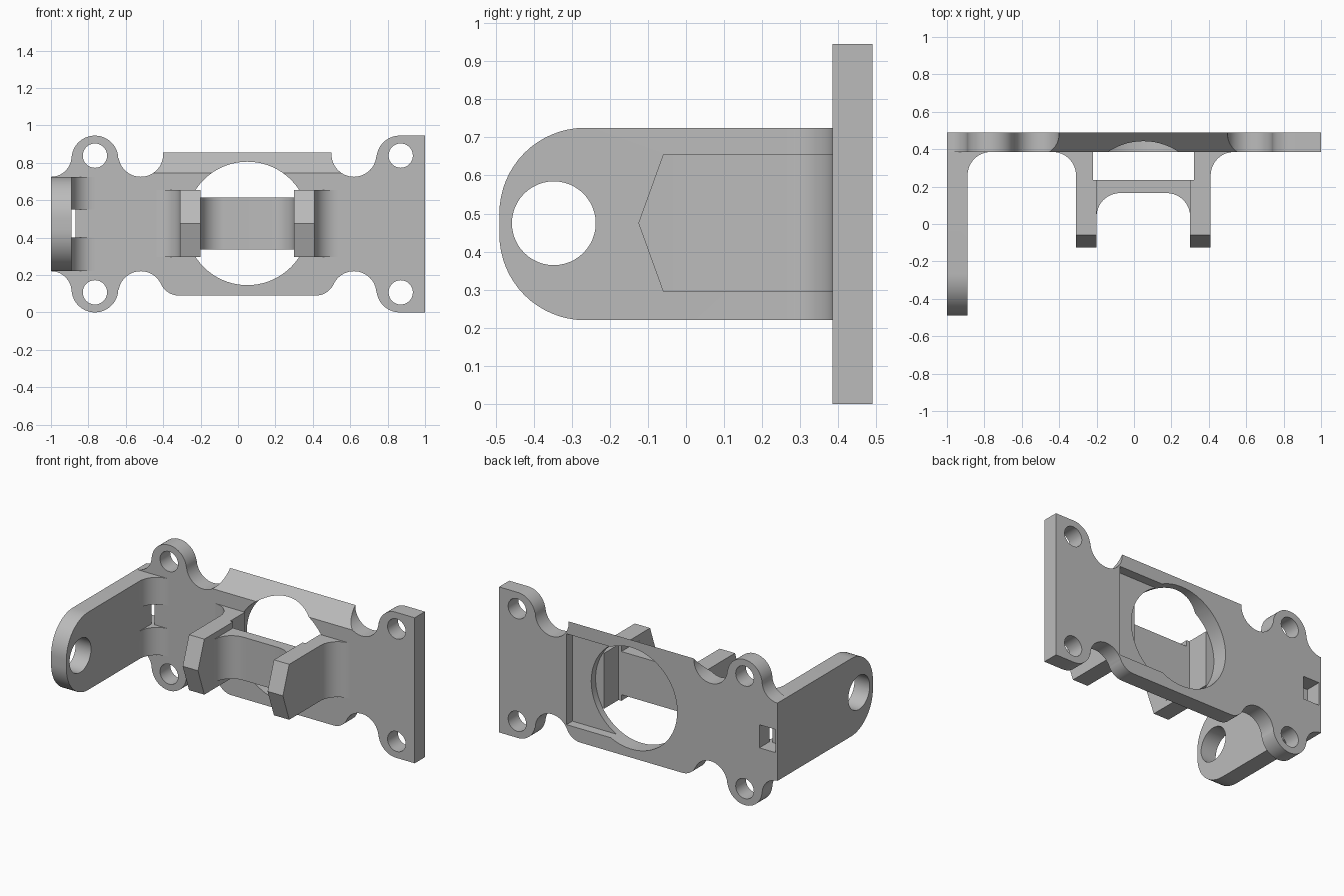
import bpy, bmesh
from math import sin, cos, radians

if "Cube" in bpy.data.objects:
    bpy.data.objects.remove(bpy.data.objects["Cube"])

grey = bpy.data.materials.new("plain grey")
grey.use_nodes = True
grey.diffuse_color = (0.5, 0.5, 0.5, 1)
grey.node_tree.nodes["Principled BSDF"].inputs["Base Color"].default_value = (0.5, 0.5, 0.5, 1)

MID = 0.4725            # mid height of the bracket
FRONT, BACK = 0.385, 0.49
HUB = 0.05              # x centre of the large opening


def arc(cx, cy, r, start, end, n=16):
    return [(cx + r * cos(radians(start + (end - start) * i / n)),
             cy + r * sin(radians(start + (end - start) * i / n))) for i in range(n + 1)]


def prism(name, pts, axis, lo, hi):
    """Extrude a closed 2D profile along an axis."""
    place = {"x": lambda u, v, t: (t, u, v),
             "y": lambda u, v, t: (u, t, v),
             "z": lambda u, v, t: (u, v, t)}[axis]
    bm = bmesh.new()
    bottom = [bm.verts.new(place(u, v, lo)) for u, v in pts]
    top = [bm.verts.new(place(u, v, hi)) for u, v in pts]
    bm.faces.new(bottom)
    bm.faces.new(top[::-1])
    for i in range(len(pts)):
        j = (i + 1) % len(pts)
        bm.faces.new((bottom[i], top[i], top[j], bottom[j]))
    bmesh.ops.remove_doubles(bm, verts=bm.verts, dist=0.0001)
    bmesh.ops.recalc_face_normals(bm, faces=bm.faces)
    mesh = bpy.data.meshes.new(name)
    bm.to_mesh(mesh)
    bm.free()
    mesh.materials.append(grey)
    obj = bpy.data.objects.new(name, mesh)
    bpy.context.collection.objects.link(obj)
    return obj


def rect(u0, u1, v0, v1):
    return [(u0, v0), (u1, v0), (u1, v1), (u0, v1)]


def combine(obj, tool, operation="DIFFERENCE"):
    """Apply a boolean and discard the tool."""
    mod = obj.modifiers.new("cut", "BOOLEAN")
    mod.object, mod.operation, mod.solver = tool, operation, "EXACT"
    bpy.context.view_layer.objects.active = obj
    bpy.ops.object.modifier_apply(modifier=mod.name)
    bpy.data.objects.remove(tool)


def flip(pts):
    return [(x, 2 * MID - z) for x, z in pts]


# Plate outline: shared ear curves, different middle at top and bottom
left_ear = arc(-1, 0.835, 0.11, -90, 0) + arc(-0.765, 0.82, 0.125, 180, 0, 28)
right_ear = arc(0.865, 0.82, 0.125, 180, 90) + [(1, 2 * MID)]
top = (left_ear + arc(-0.52, 0.845, 0.12, 180, 360, 28) + [(-0.4, 0.855), (0.5, 0.855)]
       + arc(0.62, 0.845, 0.12, 180, 360, 28) + right_ear)
half = (arc(HUB + 0.366, 0.195, 0.105, -90, -25)
        + arc(0.62, 0.10, 0.12, 155, 0, 24) + flip(right_ear))
lower_left = [(2 * HUB - x, z) for x, z in half[:42]]
bottom = flip(left_ear) + lower_left[::-1] + half
plate = prism("mounting_plate", top + bottom[::-1], "y", FRONT, BACK)

# Sloped upper lip on the front
combine(plate, prism("lip_cutter", [(FRONT - 0.02, 0.725), (BACK + 0.02, 0.875),
                                    (BACK + 0.02, 1), (FRONT - 0.02, 1)], "x", -0.5, 0.6))
# Rear pocket, large opening, screw holes and corner slot
combine(plate, prism("pocket_cutter", rect(HUB, 0.515, 0.18, 0.77), "y", 0.43, 0.6))
combine(plate, prism("opening_cutter", arc(HUB, MID + 0.003, 0.33, 0, 360, 72), "y", 0, 1))
for x in (-0.765, 0.87):
    for z in (0.107, 0.838):
        combine(plate, prism("screw_cutter", arc(x, z, 0.065, 0, 360, 32), "y", 0, 1))
combine(plate, prism("slot_cutter", rect(-0.985, -0.87, 0.4, 0.55), "y", 0.3, 0.6))

# Long side arm with filleted root, rounded end and pivot hole
arm = prism("side_arm", [(-1, FRONT), (-1, -0.49), (-0.89, -0.49)]
            + arc(-0.765, 0.26, 0.125, 180, 90), "z", 0.22, 0.725)
side = ([(0.5, 0.22), (0.5, 0.725)] + arc(-0.265, 0.5, 0.225, 90, 180)
        + arc(-0.265, 0.445, 0.225, 180, 270))
combine(arm, prism("arm_outline", side, "x", -1.1, -0.5), "INTERSECT")
combine(arm, prism("pivot_cutter", arc(-0.347, MID + 0.002, 0.11, 0, 360, 48), "x", -1.2, -0.5))
combine(arm, prism("relief_cutter", rect(-0.89, -0.7, 0.2, 0.5), "z", 0.4, 0.55))

# Pair of pointed prongs with flared roots
parts = [plate, arm]
for name, s in (("right_prong", -1), ("left_prong", 1)):
    profile = [(0.25, FRONT), (0.25, -0.15), (0.36, -0.15)] + arc(0.485, 0.26, 0.125, 180, 90)
    profile[:1] = [(0.27, FRONT), (0.27, 0.235), (0.25, 0.235)]
    prong = prism(name, [(HUB + s * x, y) for x, y in profile], "z", 0.2, 0.8)
    tip = [(0.6, 0.295), (-0.06, 0.295), (-0.125, 0.475), (-0.06, 0.655), (0.6, 0.655)]
    combine(prong, prism("prong_outline", tip, "x", -1, 1), "INTERSECT")
    parts.append(prong)

# Cross web with rounded inner corners
web = ([(HUB - 0.255, 0.235), (HUB - 0.255, 0.04)] + arc(HUB - 0.125, 0.04, 0.125, 180, 90)
       + arc(HUB + 0.125, 0.04, 0.125, 90, 0) + [(HUB + 0.255, 0.04), (HUB + 0.255, 0.235)])
parts.append(prism("cross_web", web, "z", 0.335, 0.615))

# Smooth the curves, keep hard edges
for obj in bpy.context.view_layer.objects:
    obj.select_set(obj in parts)
bpy.context.view_layer.objects.active = plate
bpy.ops.object.shade_smooth_by_angle(angle=radians(30))
